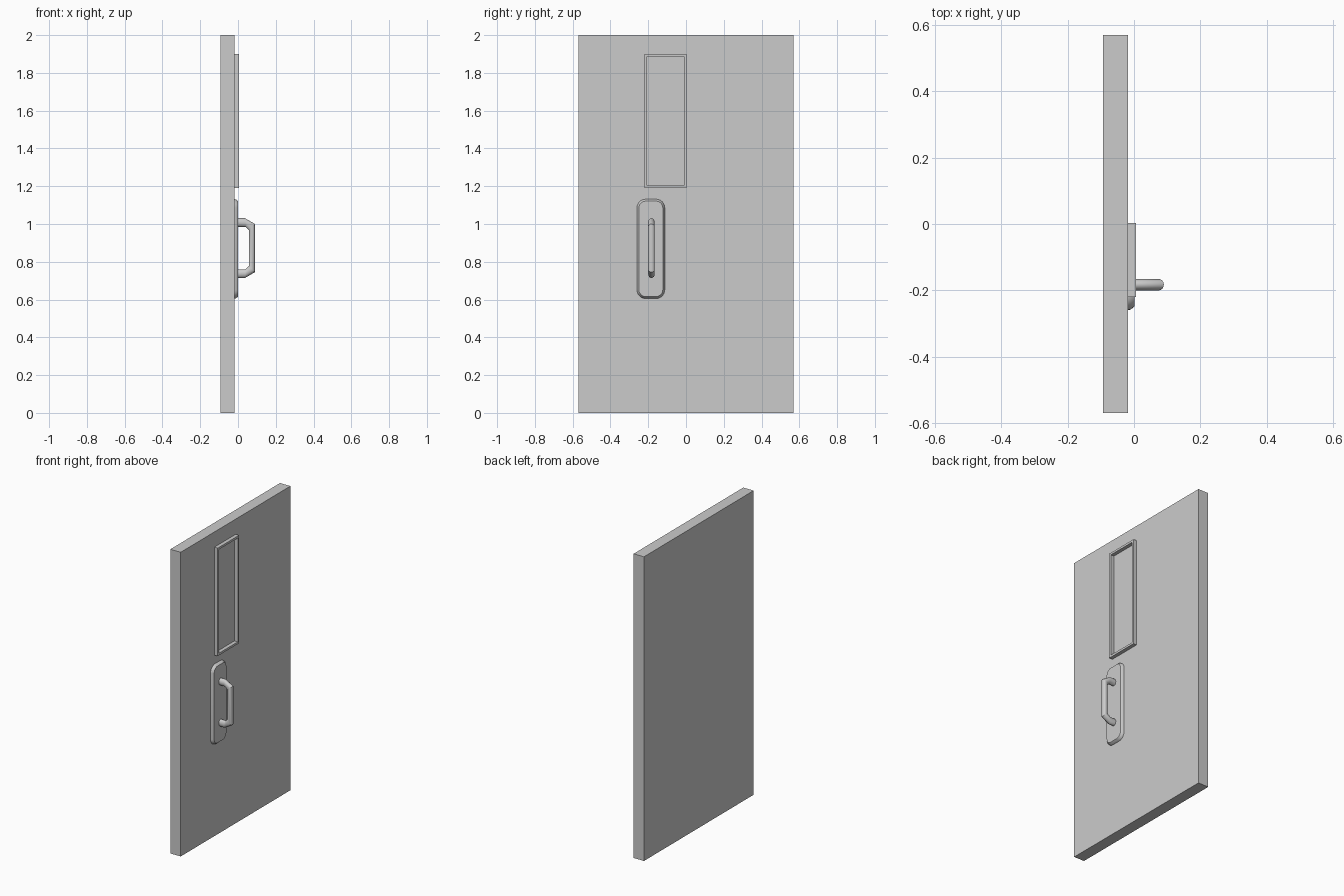
import bpy, bmesh
from math import sin, cos, pi, radians

if "Cube" in bpy.data.objects:
    bpy.data.objects.remove(bpy.data.objects["Cube"])

FACE_X = -0.018  # front surface of the door slab


def make(name, bm, smooth=None):
    bmesh.ops.recalc_face_normals(bm, faces=bm.faces)
    mesh = bpy.data.meshes.new(name)
    bm.to_mesh(mesh)
    bm.free()
    obj = bpy.data.objects.new(name, mesh)
    bpy.context.collection.objects.link(obj)
    if smooth:
        bpy.ops.object.select_all(action='DESELECT')
        obj.select_set(True)
        bpy.context.view_layer.objects.active = obj
        bpy.ops.object.shade_smooth_by_angle(angle=radians(smooth))
    return obj


def loft(name, rings, caps=True, closed=False, smooth=None):
    """Skin a list of equal-length point rings."""
    bm = bmesh.new()
    vs = [[bm.verts.new(p) for p in r] for r in rings]
    n = len(vs[0])
    pairs = list(zip(vs, vs[1:])) + ([(vs[-1], vs[0])] if closed else [])
    for a, b in pairs:
        for i in range(n):
            j = (i + 1) % n
            bm.faces.new((a[i], a[j], b[j], b[i]))
    if caps:
        bm.faces.new(vs[0])
        bm.faces.new(vs[-1])
    return make(name, bm, smooth)


def rect(x, y0, y1, z0, z1, inset=0.0):
    y0, y1, z0, z1 = y0 + inset, y1 - inset, z0 + inset, z1 - inset
    return [(x, y0, z0), (x, y1, z0), (x, y1, z1), (x, y0, z1)]


def round_rect(x, y0, y1, z0, z1, r, inset, steps=6):
    pts = []
    for k, (cy, cz) in enumerate([(y1 - r, z1 - r), (y0 + r, z1 - r),
                                  (y0 + r, z0 + r), (y1 - r, z0 + r)]):
        for s in range(steps + 1):
            a = (k + s / steps) * pi / 2
            pts.append((x, cy + (r - inset) * cos(a), cz + (r - inset) * sin(a)))
    return pts


# Door slab
loft("door_slab", [rect(x, -0.57, 0.57, 0, 2) for x in (-0.093, FACE_X)])

# Raised window frame
win = (-0.22, 0.003, 1.19, 1.90)
loft("window_frame", [rect(FACE_X - 0.004, *win), rect(0.006, *win),
                      rect(0.006, *win, inset=0.014),
                      rect(FACE_X - 0.004, *win, inset=0.014)],
     caps=False, closed=True)

# Handle back plate with tapered rim
plate = (-0.26, -0.112, 0.605, 1.132, 0.046)
loft("handle_plate", [round_rect(FACE_X - 0.002, *plate, 0),
                      round_rect(-0.010, *plate, 0.002),
                      round_rect(0.001, *plate, 0.011)], smooth=30)

# Pull handle: mirrored (outer, inner) section points in x, z
mid_z = 0.8725
upper = [((-0.004, 1.031), (-0.004, 0.985)), ((0.036, 1.031), (0.040, 0.985)),
         ((0.090, 1.000), (0.057, 0.967))]
lower = [tuple((x, 2 * mid_z - z) for x, z in s) for s in reversed(upper)]
rings = []
for (ox, oz), (ix, iz) in upper + lower:
    ring = []
    for i in range(16):
        a = 2 * pi * i / 16
        t = 0.5 + 0.5 * cos(a)
        ring.append((ix + (ox - ix) * t, -0.183 + 0.0175 * sin(a),
                     iz + (oz - iz) * t))
    rings.append(ring)
loft("pull_handle", rings, smooth=30)
